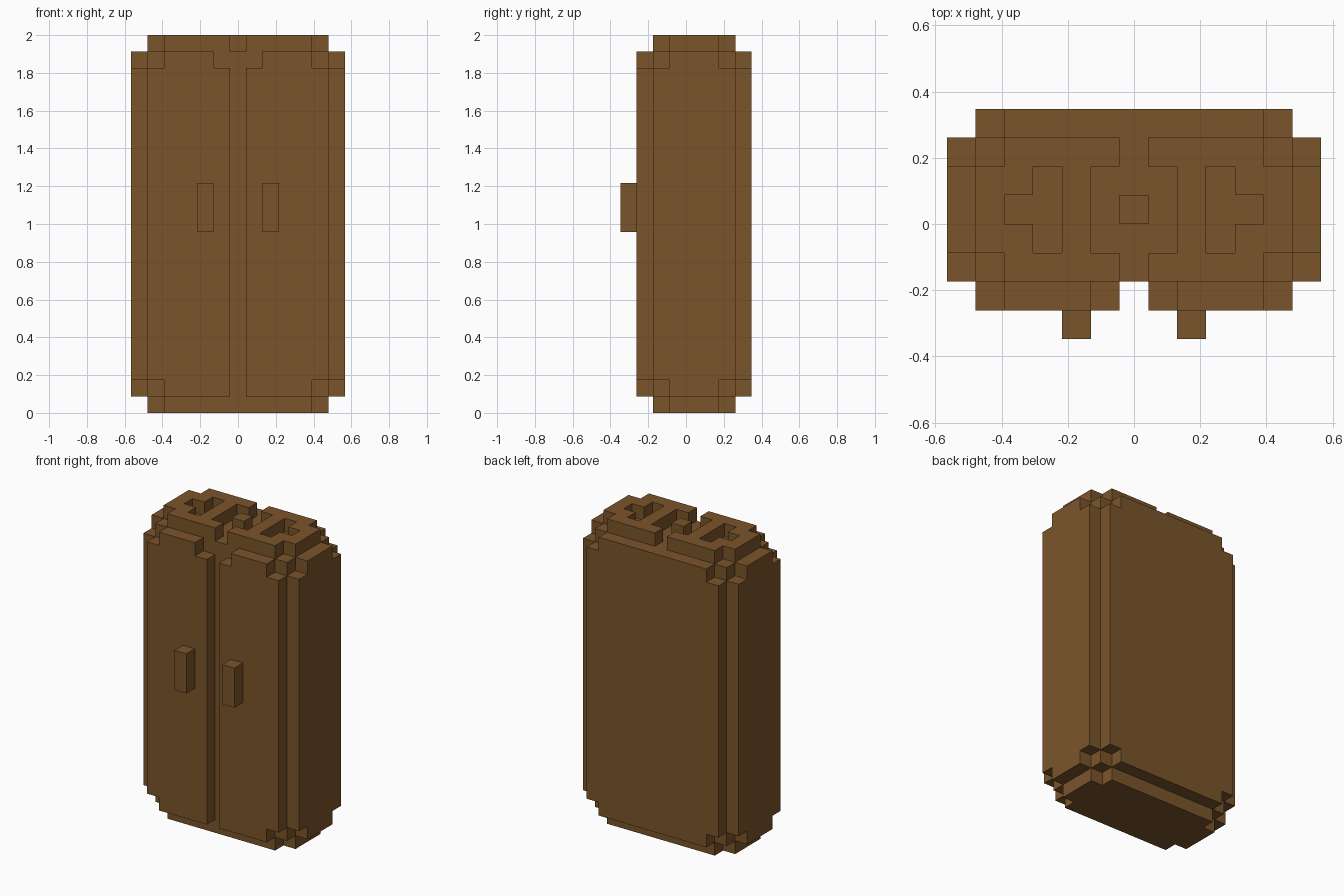
import bpy, bmesh
from mathutils import Vector

cube = bpy.data.objects.get("Cube")
if cube:
    bpy.data.objects.remove(cube, do_unlink=True)

U = 2 / 23  # one block of the blocky grid

wood = bpy.data.materials.new("brown_wood")
wood.use_nodes = True
colour = (0.198, 0.091, 0.024, 1)
wood.diffuse_color = colour
wood.node_tree.nodes["Principled BSDF"].inputs["Base Color"].default_value = colour


def place(axis, u, v, d):
    """Map profile coordinates and depth to model space."""
    return Vector({"x": (d, u, v), "y": (u, d, v), "z": (u, v, d)}[axis]) * U


def slab(name, axis, d0, d1, outline, hole=None, mirror=False):
    """Extrude a profile (with an optional hole) along an axis from d0 to d1."""
    bm = bmesh.new()
    loops = [[bm.verts.new(place(axis, u, v, d0)) for u, v in pts]
             for pts in (outline, hole) if pts]
    if hole:
        edges = [bm.edges.new((l[i - 1], l[i])) for l in loops for i in range(len(l))]
        bmesh.ops.triangle_fill(bm, use_beauty=True, edges=edges)
    else:
        bm.faces.new(loops[0])
    ext = bmesh.ops.extrude_face_region(bm, geom=bm.faces[:], use_keep_orig=True)
    moved = [g for g in ext["geom"] if isinstance(g, bmesh.types.BMVert)]
    bmesh.ops.translate(bm, verts=moved, vec=place(axis, 0, 0, d1 - d0))
    if mirror:
        for v in bm.verts:
            v.co.x = -v.co.x
    bmesh.ops.recalc_face_normals(bm, faces=bm.faces[:])
    mesh = bpy.data.meshes.new(name)
    bm.to_mesh(mesh)
    bm.free()
    mesh.materials.append(wood)
    obj = bpy.data.objects.new(name, mesh)
    bpy.context.collection.objects.link(obj)


def rect(u0, u1, v0, v1):
    return [(u0, v0), (u1, v0), (u1, v1), (u0, v1)]


def notched(u0, u1, v0, v1):
    """Rectangle with a one-block notch at each corner."""
    return [(u0 + 1, v0), (u1 - 1, v0), (u1 - 1, v0 + 1), (u1, v0 + 1),
            (u1, v1 - 1), (u1 - 1, v1 - 1), (u1 - 1, v1), (u0 + 1, v1),
            (u0 + 1, v1 - 1), (u0, v1 - 1), (u0, v0 + 1), (u0 + 1, v0 + 1)]


# Cabinet core with stepped plates on the plain sides
slab("cabinet_core", "z", 1, 22, rect(-5.5, 5.5, -2, 3))
slab("back_panel", "y", 3, 4, notched(-5.5, 5.5, 1, 22))
slab("base", "z", 0, 1, notched(-5.5, 5.5, -2, 3))

# Door outline with a small cut at the top inner corner
door = [(0.5, 1), (4.5, 1), (4.5, 2), (5.5, 2), (5.5, 21), (4.5, 21),
        (4.5, 22), (1.5, 22), (1.5, 21), (0.5, 21)]

# Half of the carved top, with its T-shaped pocket
top_half = [(0.5, -2), (4.5, -2), (4.5, -1), (5.5, -1), (5.5, 2), (4.5, 2),
            (4.5, 3), (0.5, 3), (0.5, 2), (1.5, 2), (1.5, -1), (0.5, -1)]
pocket = [(2.5, -1), (3.5, -1), (3.5, 0), (4.5, 0), (4.5, 1), (3.5, 1),
          (3.5, 2), (2.5, 2)]

# Paired parts
for side, flip in (("left", False), ("right", True)):
    slab(side + "_side_panel", "x", 5.5, 6.5, notched(-2, 3, 1, 22), mirror=flip)
    slab(side + "_door", "y", -3, -2, door, mirror=flip)
    slab(side + "_handle", "y", -4, -3, rect(1.5, 2.5, 11, 14), mirror=flip)
    slab(side + "_carved_top", "z", 22, 23, top_half, pocket, mirror=flip)

# Small block in the middle of the top groove
slab("top_centre_block", "z", 22, 23, rect(-0.5, 0.5, 0, 1))
